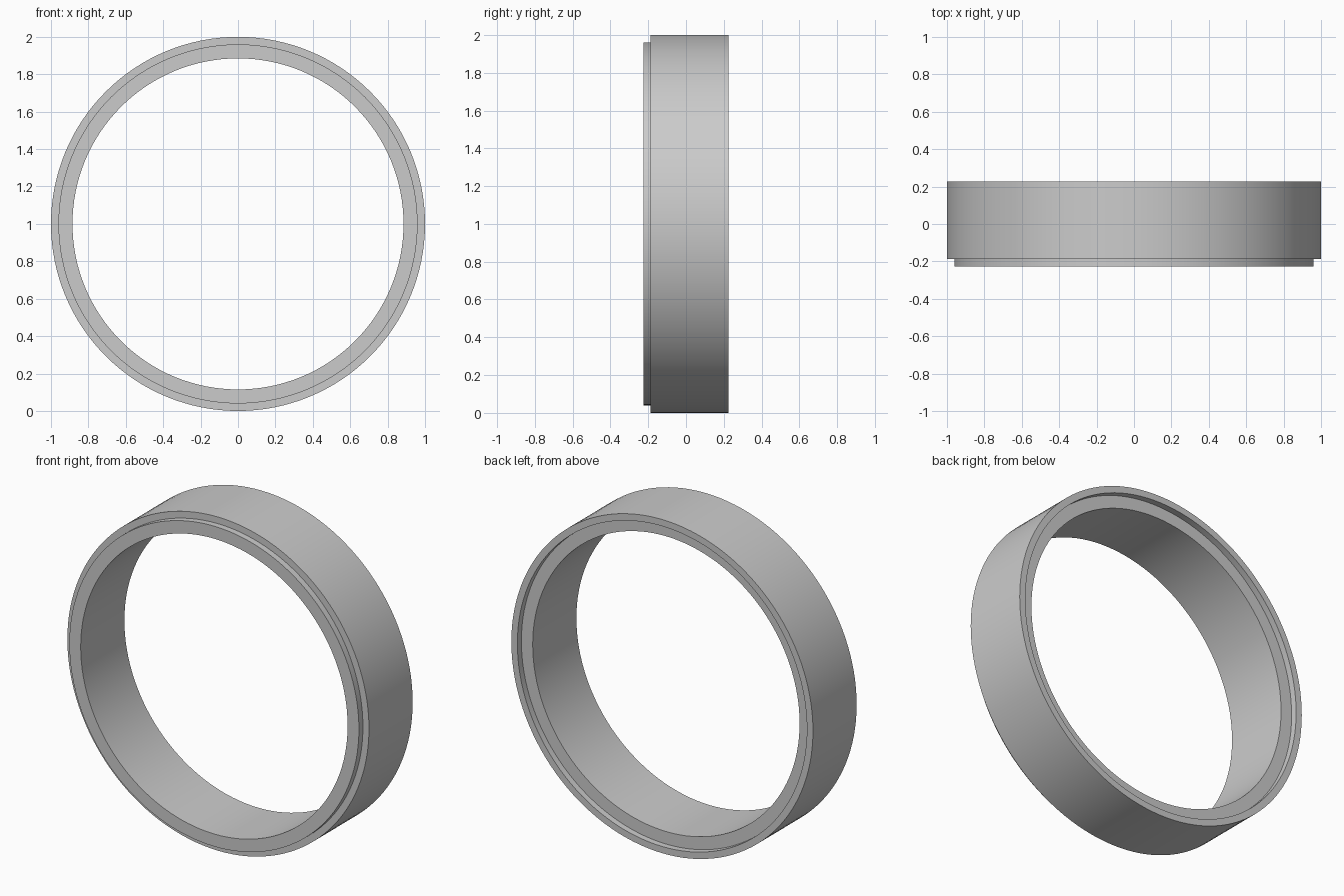
import bpy
import bmesh
import math
from mathutils import Matrix, Vector

cube = bpy.data.objects.get("Cube")
if cube:
    bpy.data.objects.remove(cube, do_unlink=True)

SEGMENTS = 128
OUTER, STEP, INNER = 1.0, 0.96, 0.885   # radii
HALF, LIP = 0.226, 0.038                # half width, lip height

grey = bpy.data.materials.new("plain_grey")
grey.use_nodes = True
colour = (0.6, 0.6, 0.6, 1)
grey.diffuse_color = colour
grey.node_tree.nodes["Principled BSDF"].inputs["Base Color"].default_value = colour

# Closed cross-section (radius, y): raised lip in front, matching recess behind
profile = [
    (INNER, -HALF), (STEP, -HALF), (STEP, LIP - HALF), (OUTER, LIP - HALF),
    (OUTER, HALF), (STEP, HALF), (STEP, HALF - LIP), (INNER, HALF - LIP),
]

# Sweep the section around the y axis
bm = bmesh.new()
rings = []
for i in range(SEGMENTS):
    turn = Matrix.Rotation(math.tau * i / SEGMENTS, 3, "Y")
    rings.append([bm.verts.new(turn @ Vector((r, y, 0))) for r, y in profile])
for i, ring in enumerate(rings):
    following = rings[(i + 1) % SEGMENTS]
    for j in range(len(profile)):
        k = (j + 1) % len(profile)
        bm.faces.new((ring[j], ring[k], following[k], following[j]))
bmesh.ops.recalc_face_normals(bm, faces=bm.faces)

mesh = bpy.data.meshes.new("stepped_ring")
bm.to_mesh(mesh)
bm.free()
mesh.materials.append(grey)
stepped_ring = bpy.data.objects.new("stepped_ring", mesh)
stepped_ring.location.z = OUTER
bpy.context.collection.objects.link(stepped_ring)

# Smooth round walls with crisp rims
bpy.ops.object.select_all(action="DESELECT")
stepped_ring.select_set(True)
bpy.context.view_layer.objects.active = stepped_ring
bpy.ops.object.shade_smooth_by_angle(angle=math.radians(30))
